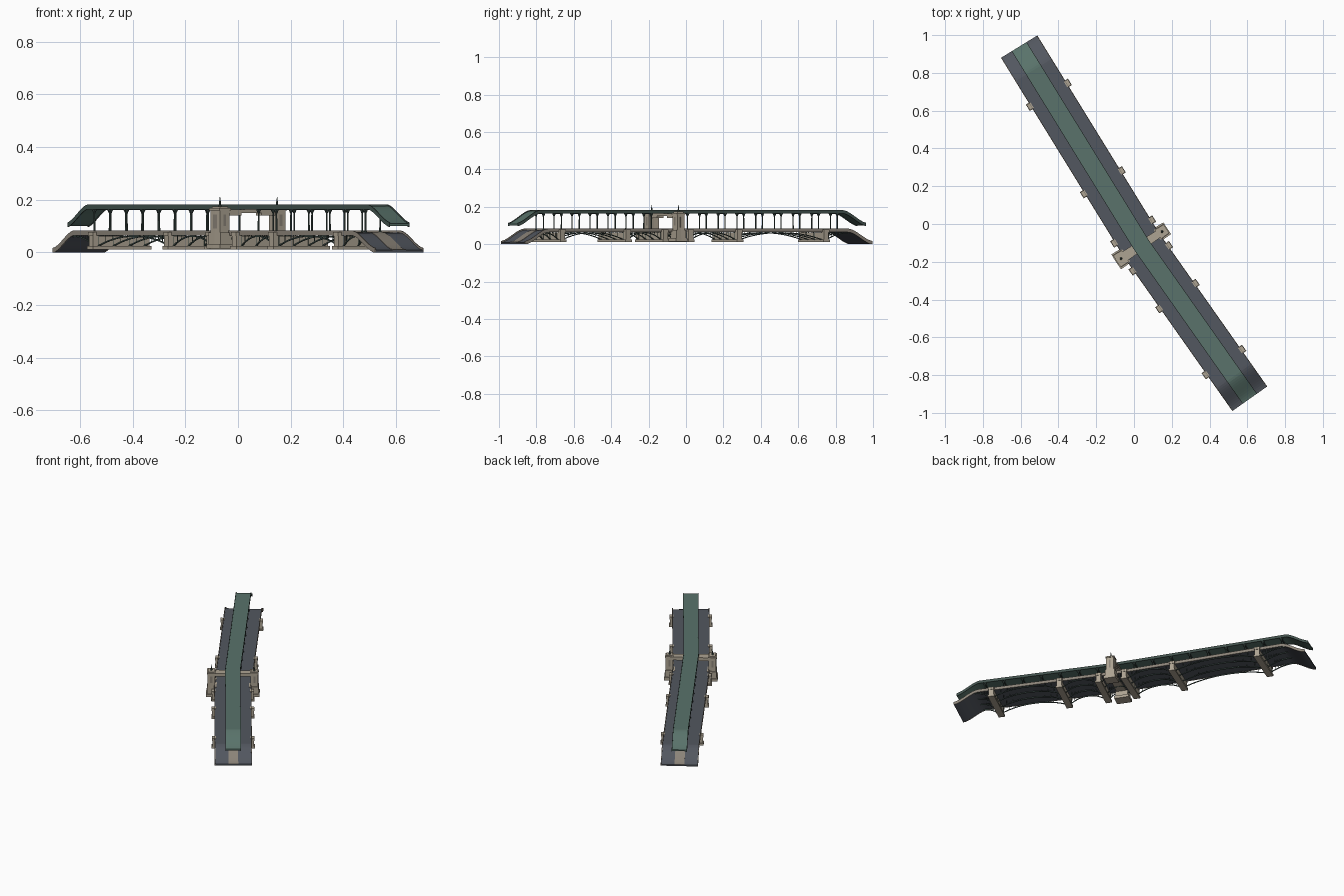
import bpy, bmesh, math
from mathutils import Vector, Matrix

if "Cube" in bpy.data.objects:
    bpy.data.objects.remove(bpy.data.objects["Cube"])

# The bridge axis bends at the portal; s runs along it, l runs across it
BEND = Vector((0.04, -0.112))
TOP_END = Vector((-0.608, 0.939))
LOW_END = Vector((0.613, -0.925))
T_UP, T_LOW = (TOP_END - BEND).normalized(), (BEND - LOW_END).normalized()
S_MAX, S_MIN = (TOP_END - BEND).length, -(LOW_END - BEND).length
T_MID = (T_UP + T_LOW).normalized()


def place(s, l, z):
    t = T_UP if s > 1e-6 else (T_LOW if s < -1e-6 else T_MID)
    along = BEND + (T_UP if s > 0 else T_LOW) * s
    return Vector((along.x + t.y * l, along.y - t.x * l, z))


def material(name, rgb):
    m = bpy.data.materials.new(name)
    m.diffuse_color = (*rgb, 1)
    m.use_nodes = True
    m.node_tree.nodes["Principled BSDF"].inputs["Base Color"].default_value = m.diffuse_color
    return m


STONE = material("stone", (0.42, 0.37, 0.29))
ASPHALT = material("asphalt", (0.085, 0.095, 0.115))
STEEL = material("green_steel", (0.10, 0.17, 0.145))
DARK = material("dark_steel", (0.055, 0.085, 0.075))
PAVING = material("paving", (0.26, 0.23, 0.19))


def finish(name, bm, mat):
    bmesh.ops.recalc_face_normals(bm, faces=bm.faces)
    me = bpy.data.meshes.new(name)
    bm.to_mesh(me)
    bm.free()
    me.materials.append(mat)
    ob = bpy.data.objects.new(name, me)
    bpy.context.collection.objects.link(ob)
    return ob


# Each run is a list of (s, l0, l1, z0, z1) rectangular sections joined in a tube
def part(name, mat, runs):
    bm = bmesh.new()
    for run in runs:
        rings = [[bm.verts.new(place(s, l, z)) for l, z in
                  ((a, z0), (b, z0), (b, z1), (a, z1))] for s, a, b, z0, z1 in run]
        for p, q in zip(rings, rings[1:]):
            for i in range(4):
                bm.faces.new((p[i], p[(i + 1) % 4], q[(i + 1) % 4], q[i]))
        bm.faces.new(rings[0])
        bm.faces.new(rings[-1])
    return finish(name, bm, mat)


def box(s0, s1, l0, l1, z0, z1):
    cuts = [s0] + ([0] if s0 < 0 < s1 else []) + [s1]
    return [(s, l0, l1, z0, z1) for s in cuts]


def smooth(t, linear):
    t = max(0, min(1, t))
    return linear * t + (1 - linear) * t * t * (3 - 2 * t)


def road_z(s):
    return 0.009 + 0.066 * smooth(min(S_MAX - s, s - S_MIN) / 0.15, 0.25)


def rail_z(s):
    return 0.106 + 0.068 * smooth(min(S_MAX - s, s - S_MIN) / 0.14, 0.45)


N = 14
RAMP = [0.17 * i / N for i in range(N + 1)]
STATIONS = [S_MIN + d for d in RAMP] + [0] + [S_MAX - d for d in reversed(RAMP)]


def ribbon(height, l0, l1, below, above):
    return [(s, l0, l1, max(0, height(s) - below), height(s) + above) for s in STATIONS]


# Lower road deck with S-shaped end ramps
part("road_deck", ASPHALT, [ribbon(road_z, -0.109, 0.109, 0.009, 0)])
part("central_promenade", PAVING, [ribbon(road_z, -0.03, 0.03, 0, 0.002)])
part("road_parapets", PAVING, [ribbon(road_z, k * 0.111 - 0.002, k * 0.111 + 0.002, 0.011, 0.008)
                               for k in (-1, 1)])

# Upper railway deck and its edge girders
part("viaduct_deck", STEEL, [ribbon(rail_z, -0.045, 0.045, 0.006, 0.003)])
part("viaduct_girders", DARK, [ribbon(rail_z, k * 0.045 - 0.0015, k * 0.045 + 0.0015, 0.010, 0.008)
                               for k in (-1, 1)])

# Piers with tapered shafts and coping
PIERS = [-0.757, -0.33, -0.085, 0.085, 0.391, 0.935]
runs = []
for p in PIERS:
    runs.append(box(p - 0.02, p + 0.02, -0.131, 0.131, 0.012, 0.024))
    runs.append(box(p - 0.015, p + 0.015, -0.126, 0.126, 0.024, 0.062))
    for k in (-1, 1):
        a, b = sorted((k * 0.104, k * 0.129))
        runs.append(box(p - 0.017, p + 0.017, a, b, 0.062, 0.078))
part("piers", STONE, runs)

# Arch ribs and spandrel posts between piers
ribs, posts, ties = [], [], []
SPANS = [(a + 0.015, b - 0.015, 0, 1) for a, b in zip(PIERS, PIERS[1:])]
SPANS += [(S_MIN + 0.13, PIERS[0] - 0.015, 0.5, 1), (PIERS[-1] + 0.015, S_MAX - 0.13, 0, 0.5)]
for s0, s1, f0, f1 in SPANS:
    for l in (-0.102, -0.035, 0.035, 0.102):
        run = []
        n = 20
        for i in range(n + 1):
            t = i / n
            f = f0 + (f1 - f0) * t
            z = 0.026 + 0.037 * (1 - abs(2 * f - 1) ** 2.2)
            s = s0 + (s1 - s0) * t
            if s0 < 0 < s1 and abs(s) < 0.004:
                s = 0
            run.append((s, l - 0.0025, l + 0.0025, z - 0.004, z + 0.001))
            if i % 2 == 0 and z < 0.06:
                posts.append(box(s - 0.001, s + 0.001, l - 0.001, l + 0.001, z, 0.067))
        ribs.append(run)
part("arch_ribs", DARK, ribs)
part("spandrel_posts", DARK, posts)

# Paired iron columns with flared capitals carrying the viaduct
bm = bmesh.new()


def cone(pos, z0, z1, r0, r1, seg=8):
    bmesh.ops.create_cone(bm, cap_ends=True, segments=seg, radius1=r0, radius2=r1, depth=z1 - z0,
                          matrix=Matrix.Translation((pos.x, pos.y, (z0 + z1) / 2)))


spots = [S_MIN + 0.175 + i * 0.1175 for i in range(17)]
for s in spots:
    if abs(s) < 0.035:
        continue
    for l in (-0.034, 0.034):
        p = place(s, l, 0)
        cone(p, 0.075, 0.083, 0.0065, 0.0045)
        cone(p, 0.083, 0.150, 0.0035, 0.003)
        cone(p, 0.148, 0.166, 0.003, 0.011)
    ties.append(box(s - 0.003, s + 0.003, -0.044, 0.044, 0.161, 0.169))
finish("viaduct_columns", bm, DARK)
part("viaduct_cross_beams", DARK, ties)

# Stone portal: two stepped towers joined by a beam under the railway
runs = [box(-0.024, 0.024, -0.115, 0.115, 0.150, 0.163)]
wins = []
for k in (-1, 1):
    def block(h, a, b, z0, z1, to=runs):
        x, y = sorted((k * a, k * b))
        to.append(box(-h, h, x, y, z0, z1))
    block(0.042, 0.090, 0.162, 0.014, 0.032)
    block(0.035, 0.098, 0.156, 0.032, 0.076)
    block(0.028, 0.108, 0.153, 0.076, 0.160)
    block(0.032, 0.104, 0.157, 0.160, 0.168)
    block(0.024, 0.112, 0.149, 0.168, 0.174)
    block(0.020, 0.046, 0.110, 0.140, 0.150)
    block(0.009, 0.150, 0.154, 0.09, 0.145, wins)
    block(0.0285, 0.124, 0.137, 0.10, 0.145, wins)
part("portal_towers", STONE, runs)
part("tower_recesses", PAVING, wins)

# Central island linking the two middle piers beneath the portal
part("middle_island", STONE, [box(-0.028, 0.028, -0.09, 0.09, 0.060, 0.066)])

# Tower finials
bm = bmesh.new()
for k in (-1, 1):
    p = place(0, k * 0.130, 0)
    cone(p, 0.174, 0.180, 0.007, 0.005)
    cone(p, 0.180, 0.196, 0.004, 0.003)
    cone(p, 0.196, 0.210, 0.002, 0.001)
finish("tower_finials", bm, DARK)
